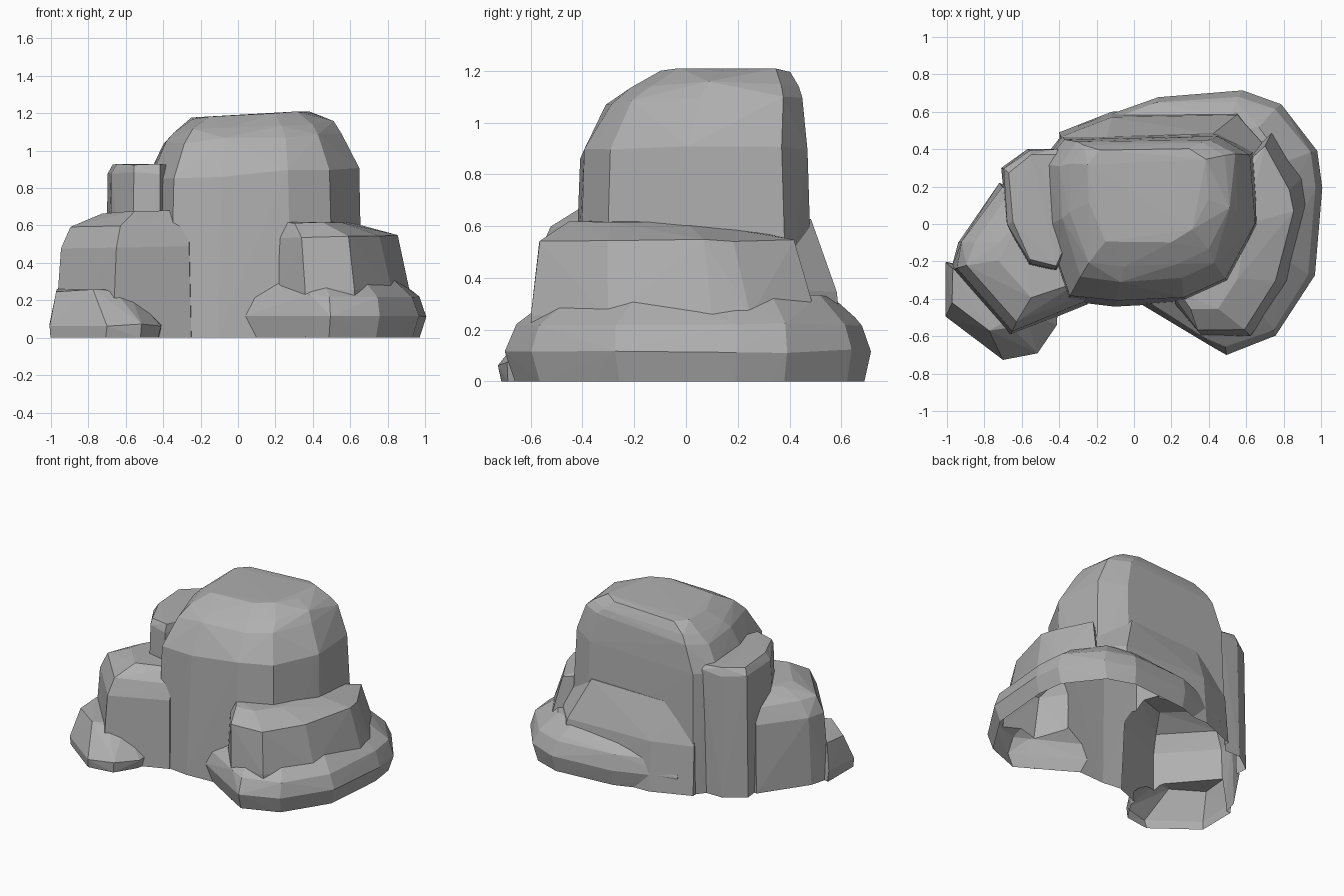
import bpy, bmesh, random
from mathutils import Vector

if "Cube" in bpy.data.objects:
    bpy.data.objects.remove(bpy.data.objects["Cube"])

random.seed(4)
grey = bpy.data.materials.new("stone_grey")
grey.diffuse_color = (.43, .43, .43, 1)
grey.use_nodes = True
grey.node_tree.nodes["Principled BSDF"].inputs["Base Color"].default_value = grey.diffuse_color


def rock(name, outline, pivot, levels, tilt=0.0):
    """Faceted boulder: one outline scaled about a pivot at each (height, scale) level."""
    bm = bmesh.new()
    px, py = pivot
    sink = -0.1 - 0.02 * len(bpy.data.objects)      # sunk below ground, trimmed later
    (z0, s0), (z1, s1) = levels[:2]
    under = s0 + min(0, s0 - s1) * -sink / z1       # carry any undercut on downwards
    for z, s in [(sink, under)] + levels:
        j = 0.01 if z > 0 else 0.0                  # slight chipping of the facets
        for x, y in outline:
            vx, vy = px + (x - px) * s, py + (y - py) * s
            vz = z + (tilt * (vx - px) if z > 0 else 0)
            bm.verts.new((vx + random.uniform(-j, j), vy + random.uniform(-j, j),
                          vz + random.uniform(-j, j)))
    res = bmesh.ops.convex_hull(bm, input=bm.verts[:])
    junk = {g for g in res["geom_interior"] + res["geom_unused"]
            if isinstance(g, bmesh.types.BMVert) and g.is_valid}
    bmesh.ops.delete(bm, geom=list(junk), context='VERTS')
    bmesh.ops.recalc_face_normals(bm, faces=bm.faces[:])
    me = bpy.data.meshes.new(name)
    bm.to_mesh(me)
    bm.free()
    me.materials.append(grey)
    ob = bpy.data.objects.new(name, me)
    bpy.context.collection.objects.link(ob)
    return ob


# Tall central boulder
main = rock("rock_outcrop",
            [(-.35, -.39), (-.1, -.42), (.28, -.4), (.5, -.3), (.65, 0), (.64, .38),
             (.45, .48), (-.38, .46), (-.49, .32), (-.48, -.03)],
            (.08, .3), [(0, 1.03), (.25, 1), (.88, .98), (1.07, .84), (1.13, .74), (1.19, .56)],
            tilt=.06)

parts = [
    # Sloping back face
    rock("back_slope",
         [(-.4, .49), (-.12, .6), (.6, .62), (.86, .33), (.3, 0), (-.38, .2)],
         (-.2, .05), [(0, 1), (.35, .93), (.62, .77)]),
    # Narrow upper block on the left
    rock("left_upper_block",
         [(-.71, .3), (-.57, .4), (-.4, .4), (-.3, 0), (-.41, -.25), (-.57, -.23), (-.68, 0)],
         (-.4, .1), [(0, 1), (.88, .97), (.92, .9)]),
    # Left shoulder boulder
    rock("left_shoulder",
         [(-.98, -.25), (-.67, -.6), (-.25, -.43), (-.2, 0), (-.72, .22), (-.94, -.1)],
         (-.35, -.1), [(0, 1), (.48, .96), (.59, .86), (.67, .6)]),
    # Left front foot stone
    rock("left_foot",
         [(-1, -.5), (-.71, -.72), (-.51, -.7), (-.42, -.54), (-.4, -.35), (-1, -.2)],
         (-.9, -.3), [(0, .97), (.07, 1), (.25, .65)]),
    # Right shoulder boulder
    rock("right_shoulder",
         [(.22, -.42), (.36, -.59), (.63, -.59), (.82, -.3), (.92, .1), (.9, .24),
          (.75, .5), (.2, 0)],
         (.25, -.3), [(0, 1), (.25, 1), (.54, .9), (.61, .55)]),
    # Low ledge wrapping the right side and back
    rock("base_ledge",
         [(.03, -.42), (.4, -.64), (.5, -.7), (.76, -.6), (.96, -.28), (1, .2),
          (.97, .4), (.78, .65), (.58, .72), (.12, .68), (-.3, .52)],
         (.3, .1), [(0, .95), (.12, 1), (.22, .95), (.25, .88), (.33, .75)]),
]

# Fuse the stones into one shell
bpy.context.view_layer.objects.active = main
for p in parts:
    mod = main.modifiers.new(p.name, 'BOOLEAN')
    mod.operation = 'UNION'
    mod.solver = 'EXACT'
    mod.object = p
    bpy.ops.object.modifier_apply(modifier=mod.name)
for p in parts:
    bpy.data.objects.remove(p)

# Trim at the ground, leaving the underside open
bm = bmesh.new()
bm.from_mesh(main.data)
bmesh.ops.bisect_plane(bm, geom=bm.verts[:] + bm.edges[:] + bm.faces[:],
                       plane_co=Vector((0, 0, 0)), plane_no=Vector((0, 0, 1)),
                       clear_inner=True)
bm.to_mesh(main.data)
bm.free()
